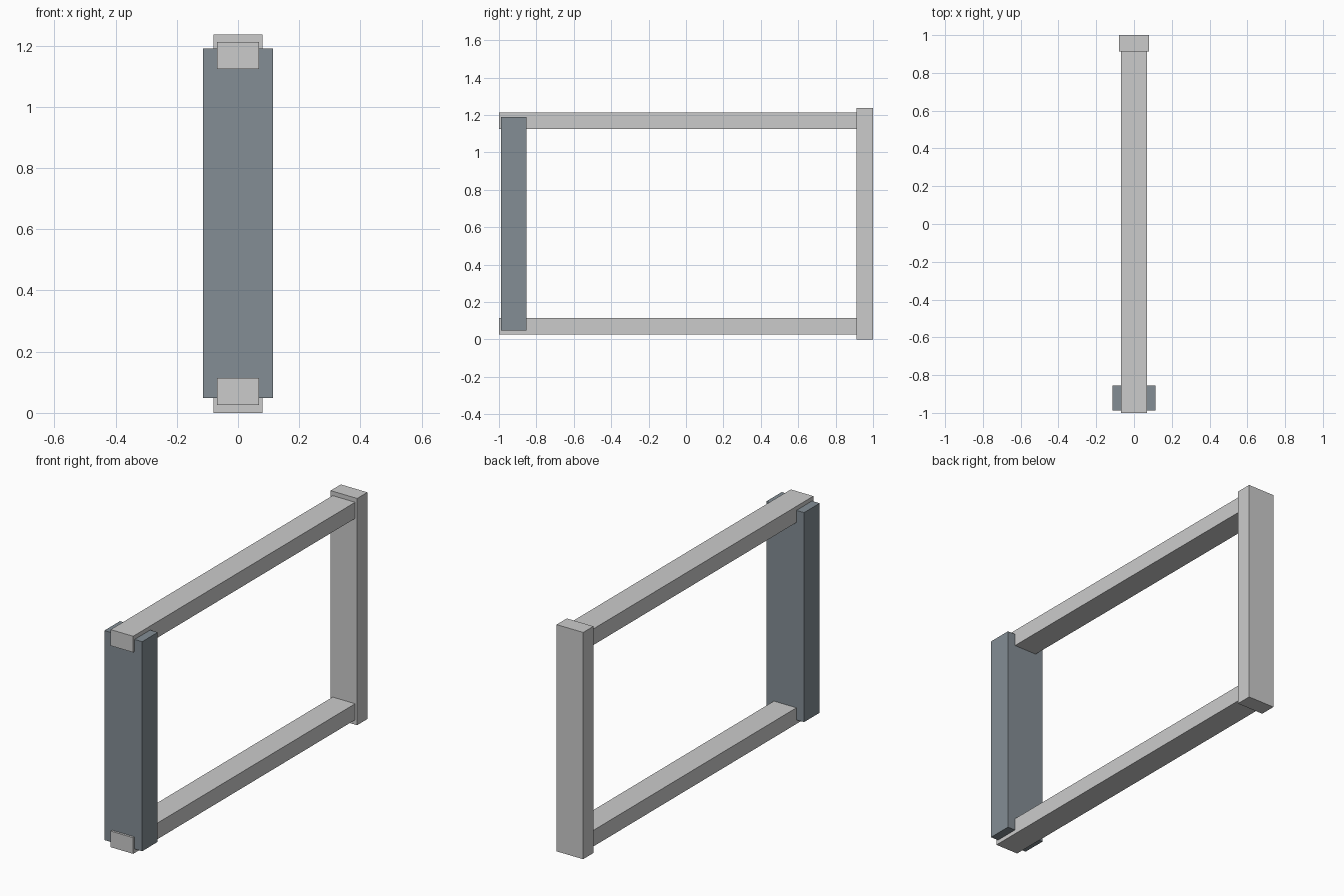
import bpy

if "Cube" in bpy.data.objects:
    bpy.data.objects.remove(bpy.data.objects["Cube"])


def box(name, x, y, z):
    """Box spanning the (min, max) ranges on each axis."""
    spans = (x, y, z)
    bpy.ops.mesh.primitive_cube_add(size=1, location=[(a + b) / 2 for a, b in spans])
    obj = bpy.context.object
    obj.name = name
    obj.scale = [b - a for a, b in spans]
    bpy.ops.object.transform_apply(location=False, rotation=False, scale=True)
    return obj


# Horizontal rails, passing through the front post
for name, z in (("lower_rail", (0.026, 0.114)), ("upper_rail", (1.124, 1.212))):
    box(name, (-0.068, 0.068), (-1.0, 0.912), z)

# Tall rear post
box("rear_post", (-0.08, 0.08), (0.912, 1.0), (0.0, 1.236))

# Wide dark front post
front_post = box("front_post", (-0.114, 0.114), (-0.988, -0.854), (0.048, 1.19))
dark = bpy.data.materials.new("dark_slate")
dark.diffuse_color = (0.23, 0.27, 0.30, 1)
dark.use_nodes = True
dark.node_tree.nodes["Principled BSDF"].inputs["Base Color"].default_value = dark.diffuse_color
front_post.data.materials.append(dark)
